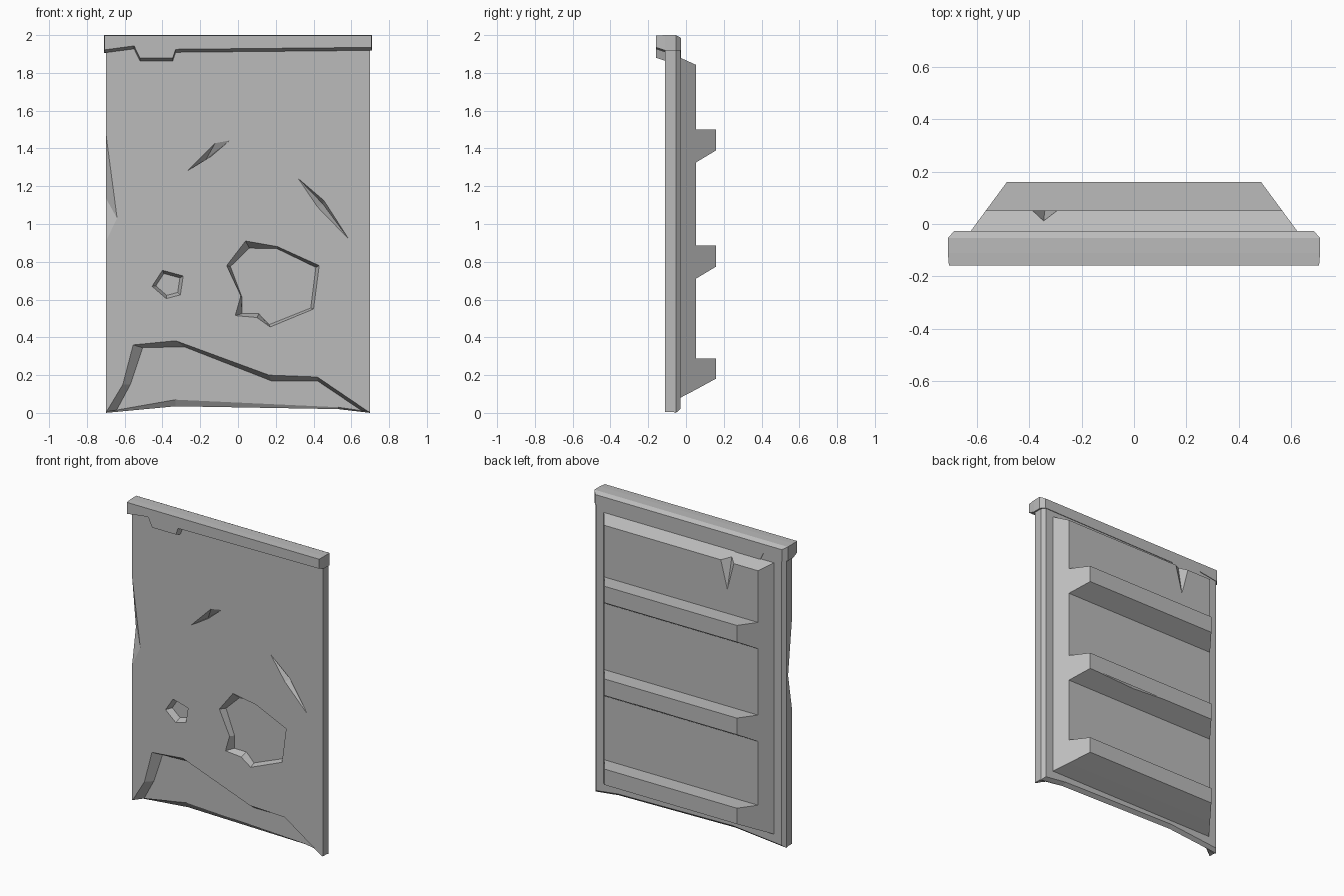
import bpy, bmesh

# Remove the default cube
cube = bpy.data.objects.get("Cube")
if cube:
    bpy.data.objects.remove(cube)

grey = bpy.data.materials.new("plain grey")
grey.use_nodes = True
colour = (0.5, 0.5, 0.5, 1)
grey.diffuse_color = colour
grey.node_tree.nodes["Principled BSDF"].inputs["Base Color"].default_value = colour


def finish(bm, name):
    """Turn a bmesh into a flat shaded object."""
    bmesh.ops.recalc_face_normals(bm, faces=bm.faces)
    mesh = bpy.data.meshes.new(name)
    bm.to_mesh(mesh)
    bm.free()
    mesh.materials.append(grey)
    obj = bpy.data.objects.new(name, mesh)
    bpy.context.collection.objects.link(obj)
    return obj


def hull(name, points):
    """Convex solid around a few points."""
    bm = bmesh.new()
    for p in points:
        bm.verts.new(p)
    result = bmesh.ops.convex_hull(bm, input=bm.verts)
    spare = [g for g in result["geom_interior"] if isinstance(g, bmesh.types.BMVert)]
    bmesh.ops.delete(bm, geom=spare, context="VERTS")
    bmesh.ops.dissolve_limit(bm, angle_limit=0.002, verts=bm.verts, edges=bm.edges)
    return finish(bm, name)


def loft(name, sections):
    """Solid through matching (x, z) outlines placed at successive depths."""
    bm = bmesh.new()
    rings = [[bm.verts.new((x, y, z)) for x, z in outline] for y, outline in sections]
    for a, b in zip(rings, rings[1:]):
        for i in range(len(a)):
            j = (i + 1) % len(a)
            bm.faces.new((a[i], a[j], b[j], b[i]))
    bm.faces.new(rings[0])
    bm.faces.new(rings[-1])
    return finish(bm, name)


def carve(target, cutters):
    """Subtract the cutters from the target, then discard them."""
    bpy.context.view_layer.objects.active = target
    for cutter in cutters:
        cutter.hide_render = True
        mod = target.modifiers.new("carve", "BOOLEAN")
        mod.operation = "DIFFERENCE"
        mod.solver = "EXACT"
        mod.object = cutter
        bpy.ops.object.modifier_apply(modifier=mod.name)
        bpy.data.objects.remove(cutter)


FRONT, DEEP, CHAMFER, BACK = -0.11, -0.068, -0.053, -0.03


def pit(name, outer, inner):
    """Cutter for a sunken, sloping-walled dent in the front face."""
    return loft(name, [(-0.2, outer), (FRONT, outer), (DEEP, inner)])


def gouge(name, ends, sides, deep):
    """Cutter for a long pointed scratch in the front face."""
    rim = ends + sides
    return hull(name, [(x, FRONT - 0.001, z) for x, z in rim] + [(deep[0], -0.07, deep[1])])


# Door slab with a warped bottom edge and chamfered back
def slab_outline(half, top, bottom):
    return [(-half, top), (half, top)] + bottom


low = [(0.7, 0), (0.53, 0.02), (-0.33, 0.035), (-0.7, 0)]
high = [(0.7, 0.005), (0.53, 0.03), (-0.33, 0.07), (-0.7, 0.005)]
rim = [(0.68, 0.02), (0.52, 0.04), (-0.32, 0.055), (-0.68, 0.02)]
door_slab = loft("door_slab", [
    (FRONT, slab_outline(0.7, 1.96, high)),
    (DEEP, slab_outline(0.7, 1.96, high)),
    (CHAMFER, slab_outline(0.7, 1.96, low)),
    (BACK, slab_outline(0.68, 1.96, rim)),
])

# Sunken dents
bottom_dent = pit(
    "bottom_dent",
    [(-0.72, -0.1), (-0.7, 0), (-0.61, 0.15), (-0.555, 0.36), (-0.33, 0.382),
     (0.165, 0.2), (0.42, 0.19), (0.7, 0), (0.72, -0.1)],
    [(-0.65, -0.1), (-0.645, 0.01), (-0.57, 0.15), (-0.505, 0.345), (-0.285, 0.35),
     (0.175, 0.17), (0.42, 0.17), (0.65, 0.015), (0.66, -0.1)])
large_dent = pit(
    "large_dent",
    [(-0.06, 0.78), (0.04, 0.91), (0.21, 0.88), (0.43, 0.78), (0.4, 0.55),
     (0.17, 0.455), (0.1, 0.505), (-0.015, 0.515), (0.015, 0.62)],
    [(-0.04, 0.775), (0.06, 0.872), (0.205, 0.87), (0.412, 0.77), (0.385, 0.555),
     (0.165, 0.467), (0.11, 0.525), (0.02, 0.525), (0.022, 0.61)])
small_outline = [(-0.4, 0.755), (-0.29, 0.725), (-0.305, 0.625), (-0.38, 0.605), (-0.455, 0.67)]
cx, cz = -0.368, 0.68
small_dent = pit("small_dent", small_outline,
                 [(cx + (x - cx) * 0.77, cz + (z - cz) * 0.77) for x, z in small_outline])

# Scratches and the crushed side edge
upper_scratch = gouge("upper_scratch", [(-0.27, 1.28), (-0.04, 1.445)],
                      [(-0.12, 1.43), (-0.14, 1.36)], (-0.17, 1.34))
side_scratch = gouge("side_scratch", [(0.315, 1.245), (0.59, 0.915)],
                     [(0.455, 1.125), (0.42, 1.09)], (0.45, 1.105))
edge_crush = hull("edge_crush", [
    (-0.701, FRONT - 0.001, 1.5), (-0.701, FRONT - 0.001, 0.9), (-0.64, FRONT, 1.03),
    (-0.67, -0.1, 1.14), (-0.701, -0.07, 1.14), (-0.8, -0.2, 1.15)])
carve(door_slab, [bottom_dent, large_dent, small_dent, upper_scratch, side_scratch, edge_crush])

# Top cap with a drooping bent lip
lip = [(0.71, 1.935), (-0.33, 1.925), (-0.345, 1.88), (-0.52, 1.88), (-0.55, 1.943), (-0.71, 1.922)]
under = [(x, z - 0.016) for x, z in lip]


def cap_outline(inset, bottom):
    limit = 0.71 - inset
    top = 2 - inset * 0.6
    return [(-limit, top), (limit, top)] + [(max(-limit, min(limit, x)), z) for x, z in bottom]


top_cap = loft("top_cap", [
    (-0.158, cap_outline(0.004, lip)),
    (FRONT, cap_outline(0, under)),
    (CHAMFER, cap_outline(0, under)),
    (BACK + 0.004, cap_outline(0.025, under)),
])


# Inner liner and shelves share the same tapering sides
def tapered(name, profile):
    points = []
    for y, z in profile:
        half = 0.625 - 0.737 * (y + 0.03)
        points += [(-half, y, z), (half, y, z)]
    return hull(name, points)


WALL, LEDGE = 0.052, 0.16
liner = tapered("inner_liner", [(BACK - 0.01, 0.08), (WALL, 0.123), (WALL, 1.843), (BACK - 0.01, 1.885)])
liner_nick = hull("liner_nick", [
    (-0.39, WALL, 1.85), (-0.29, WALL, 1.85), (-0.345, 0.01, 1.87), (-0.34, WALL, 1.66),
    (-0.4, 0.08, 1.9), (-0.28, 0.08, 1.9), (-0.34, 0.08, 1.66)])
carve(liner, [liner_nick])

shelves = {}
for name, top, front_low, wall_low in (("upper", 1.5, 1.39, 1.325), ("middle", 0.885, 0.775, 0.71)):
    shelves[name] = tapered(name + "_shelf", [
        (WALL - 0.01, top), (LEDGE, top), (LEDGE, front_low), (WALL - 0.01, wall_low - 0.006)])
tapered("lower_shelf", [(BACK, 0.08), (WALL, 0.123), (LEDGE, 0.182), (LEDGE, 0.287), (BACK, 0.287)])

# Broken notch under the middle shelf
notch = hull("shelf_notch", [
    (0.48, 0.162, 0.774), (-0.13, 0.162, 0.774), (0.13, 0.12, 0.815), (0.15, 0.25, 0.6)])
carve(shelves["middle"], [notch])
